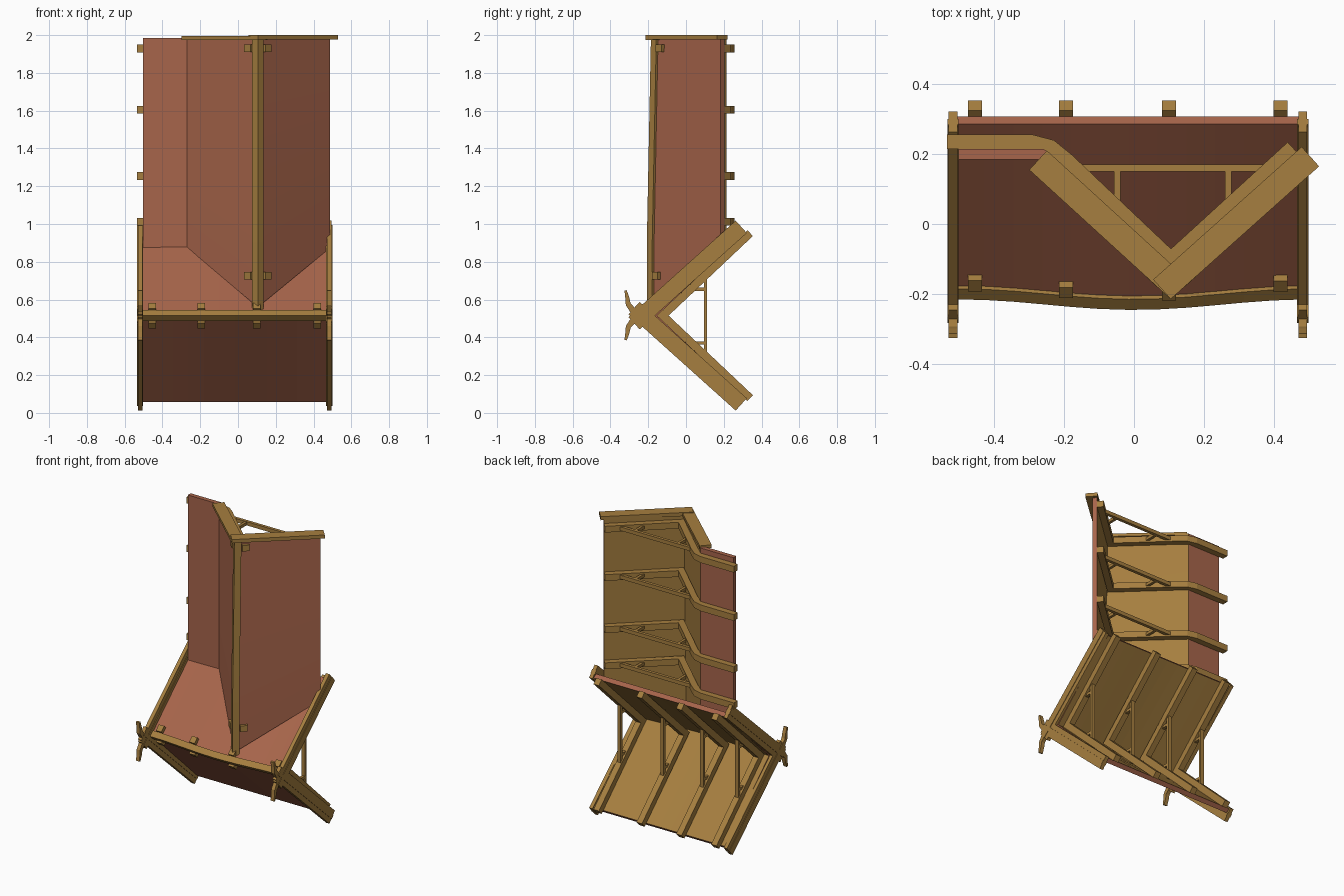
import bpy
import math
from mathutils import Vector

cube = bpy.data.objects.get("Cube")
if cube:
    bpy.data.objects.remove(cube, do_unlink=True)


def material(name, rgb):
    m = bpy.data.materials.new(name)
    m.use_nodes = True
    m.diffuse_color = (*rgb, 1)
    m.node_tree.nodes["Principled BSDF"].inputs["Base Color"].default_value = (*rgb, 1)
    return m


TILE = material("terracotta", (0.39, 0.13, 0.07))
WOOD = material("golden wood", (0.38, 0.21, 0.05))


def offset(path, dist):
    """Shift an open path sideways with mitred corners."""
    pts = [Vector(p) for p in path]
    dists = dist if isinstance(dist, list) else [dist] * len(pts)
    norms = []
    for a, b in zip(pts, pts[1:]):
        d = (b - a).normalized()
        norms.append(Vector((-d.y, d.x)))
    out = []
    for i, p in enumerate(pts):
        n1, n2 = norms[max(i - 1, 0)], norms[min(i, len(norms) - 1)]
        out.append(p + (n1 + n2) / (1 + n1.dot(n2)) * dists[i])
    return out


def band(path, near, far):
    return offset(path, near) + offset(path, far)[::-1]


def loft(name, outline, steps, place, wood_sides=None):
    """Sweep a closed outline; place(t, point, index) gives each 3D position."""
    n = len(outline)
    verts = [place(s / steps, p, i) for s in range(steps + 1) for i, p in enumerate(outline)]
    faces, sides = [], []
    for s in range(steps):
        for i in range(n):
            j = (i + 1) % n
            a, b = s * n, (s + 1) * n
            faces.append((a + i, a + j, b + j, b + i))
            sides.append(i)
    faces += [tuple(range(n))[::-1], tuple(range(steps * n, steps * n + n))]
    mesh = bpy.data.meshes.new(name)
    mesh.from_pydata(verts, [], faces)
    mesh.materials.append(WOOD)
    mesh.materials.append(TILE)
    if wood_sides is not None:
        for k, f in enumerate(mesh.polygons):
            f.material_index = 0 if k < len(sides) and sides[k] in wood_sides else 1
    obj = bpy.data.objects.new(name, mesh)
    bpy.context.collection.objects.link(obj)
    # consistent outward faces
    import bmesh
    bm = bmesh.new()
    bm.from_mesh(mesh)
    bmesh.ops.recalc_face_normals(bm, faces=bm.faces)
    bm.to_mesh(mesh)
    bm.free()
    return obj


def prism_x(name, outline, mid, thick, dy=0):
    loft(name, outline, 1, lambda t, p, i: (mid + (t - 0.5) * thick, p[0] + dy, p[1]))


def prism_z(name, outline, mid, thick, dy=0):
    loft(name, outline, 1, lambda t, p, i: (p[0], p[1] + dy, mid + (t - 0.5) * thick))


def rect(a0, b0, a1, b1):
    return [(a0, b0), (a1, b0), (a1, b1), (a0, b1)]


def along(apex, end, start, stop):
    """A short run of the slope, measured from the ridge."""
    a = Vector(apex)
    d = (Vector(end) - a).normalized()
    return [a + d * start, a + d * stop]


# ---------- Lower roof: ridge runs along x ----------
APEX, EAVE_UP, EAVE_LOW = (-0.197, 0.515), (0.287, 0.972), (0.287, 0.058)
lower_path = [EAVE_UP, APEX, EAVE_LOW]


def bulge(x):
    return -0.03 * (1 + math.cos(math.pi * x / 0.5)) / 2


def place_lower(t, p, i):
    x = -0.51 + 0.99 * t
    return (x, p[0] + (bulge(x) if i in (1, 4) else 0), p[1])


loft("lower_roof_skin", band(lower_path, 0, 0.03), 12, place_lower, {3, 4})

trim = [along(APEX, EAVE_UP, 0, 0.028)[1], APEX, along(APEX, EAVE_LOW, 0, 0.028)[1]]
loft("lower_ridge_trim", band(trim, -0.013, 0.005), 12,
     lambda t, p, i: (-0.51 + 0.99 * t, p[0] + bulge(-0.51 + 0.99 * t), p[1]))

rafter_path = [along(APEX, e, 0, 0.69)[1] for e in (EAVE_UP, EAVE_LOW)]
rafter_path.insert(1, APEX)
for x in (-0.455, -0.195, 0.1, 0.42):
    prism_x("lower_rafter", band(rafter_path, 0.03, 0.072), x, 0.04)
    prism_x("lower_tie", rect(0.095, 0.27, 0.112, 0.76), x, 0.025)
    for z in (0.37, 0.655):
        prism_x("lower_strut", rect(0, z - 0.009, 0.1, z + 0.009), x, 0.02)
    for eave, sign in ((EAVE_UP, 1), (EAVE_LOW, -1)):
        peg = along(APEX, eave, 0.03, 0.072)
        prism_x("lower_ridge_peg", band(peg, 0, 0.025 * sign), x, 0.04, bulge(x))

# Gable boards crossing at the ridge, with curved horns
for x in (-0.518, 0.483):
    for s in (1, -1):
        board = [(-0.275, 0.515 - 0.04 * s), (0.2925, 0.515 + 0.47 * s)]
        prism_x("gable_board", band(board, -0.044, 0.044), x, 0.025)
        prism_x("gable_board_rib", band(board, -0.012, 0.012), x, 0.032)
        horn = [(-0.23, 0.515), (-0.285, 0.515 + 0.032 * s), (-0.306, 0.515 + 0.06 * s),
                (-0.31, 0.515 + 0.09 * s), (-0.32, 0.517 + 0.132 * s)]
        widths = [0.022, 0.016, 0.013, 0.011, 0.006]
        outline = offset(horn, widths) + offset(horn, [-w for w in widths])[::-1]
        prism_x("gable_horn", outline, x, 0.025)

# ---------- Tall roof: ridge runs along z, with one flat wing ----------
TOP = 1.985
RIDGE, RIGHT, BEND = (0.105, -0.168), (0.488, 0.182), (-0.27, 0.185)
tall_path = [(-0.503, 0.185), BEND, RIDGE, RIGHT]


def lean(z):
    return -0.022 * min(1, (TOP - z) / 1.1)


def place_tall(t, p, i):
    base = 0.53 + 0.9 * (p[1] + 0.2)
    z = base + (TOP - base) * t
    return (p[0], p[1] + (lean(z) if i in (2, 5) else 0), z)


loft("tall_roof_skin", band(tall_path, 0, 0.03), 8, place_tall, {4, 5})

trim = [along(RIDGE, BEND, 0, 0.03)[1], RIDGE, along(RIDGE, RIGHT, 0, 0.03)[1]]


def place_trim(t, p, i):
    z = 0.54 + (TOP - 0.54) * t
    return (p[0], p[1] + lean(z), z)


loft("tall_ridge_trim", band(trim, -0.013, 0.005), 8, place_trim)

rafter_path = [(-0.535, 0.185), (-0.3, 0.185), (-0.262, 0.175), (-0.225, 0.145),
               RIDGE, RIGHT]
for z in (1.93, 1.605, 1.255, 1.012):
    prism_z("tall_rafter", band(rafter_path, 0.03, 0.071), z, 0.042)
    prism_z("tall_tie", rect(-0.19, 0.15, 0.4, 0.171), z, 0.025)
    for x in (-0.048, 0.27):
        prism_z("tall_strut", rect(x - 0.009, 0.06, x + 0.009, 0.155), z, 0.02)

for z in (1.93, 0.725):
    for end, sign in ((BEND, -1), (RIGHT, 1)):
        peg = along(RIDGE, end, 0.035, 0.08)
        prism_z("tall_ridge_peg", band(peg, 0, -0.02 * sign), z, 0.04, lean(z))

# Top gable boards, one lapped over the other
tip = (0.105, -0.215)
prism_z("top_board_right", band([tip, (0.53, 0.165)], 0, 0.075), 1.988, 0.024)
prism_z("top_board_left", band([tip, (-0.3, 0.155)], 0, -0.075), 1.985, 0.02)
